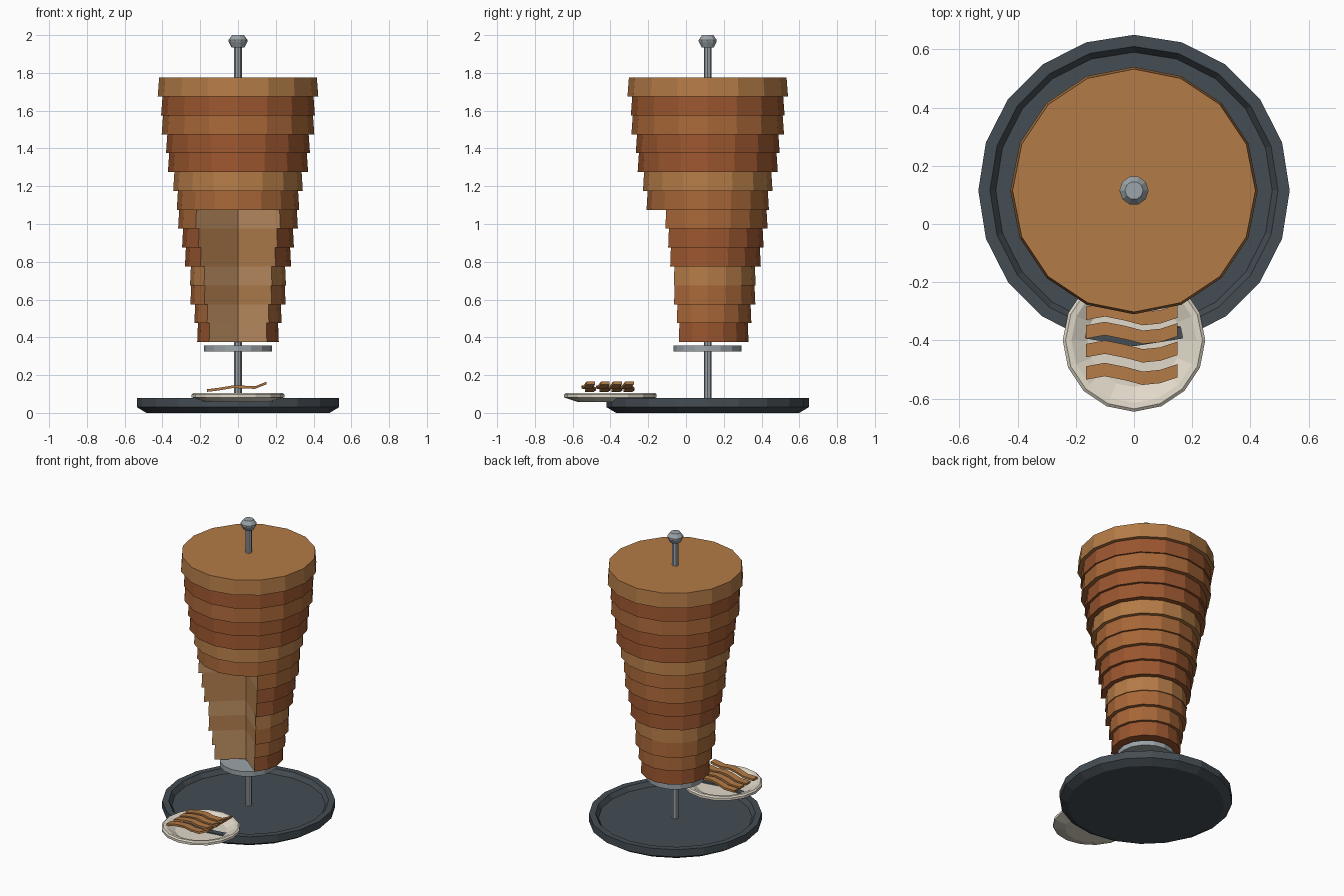
import bpy, bmesh, math

if "Cube" in bpy.data.objects:
    bpy.data.objects.remove(bpy.data.objects["Cube"])

CY = 0.115  # spit axis sits slightly behind the origin


def material(name, r, g, b):
    m = bpy.data.materials.new(name)
    m.diffuse_color = [(c / 255) ** 2.2 for c in (r, g, b)] + [1]
    m.use_nodes = True
    m.node_tree.nodes["Principled BSDF"].inputs["Base Color"].default_value = m.diffuse_color
    return m


dark = material("dark_iron", 70, 78, 84)
steel = material("steel", 155, 163, 168)
china = material("china", 224, 216, 200)
light_meat = material("light_meat", 178, 122, 72)
mid_meat = material("mid_meat", 165, 102, 58)
red_meat = material("red_meat", 152, 86, 50)
cut_pale = material("cut_pale", 192, 144, 100)
cut_warm = material("cut_warm", 180, 128, 80)


def finish(name, bm, *mats):
    bmesh.ops.recalc_face_normals(bm, faces=bm.faces)
    me = bpy.data.meshes.new(name)
    bm.to_mesh(me)
    bm.free()
    ob = bpy.data.objects.new(name, me)
    for m in mats:
        me.materials.append(m)
    bpy.context.collection.objects.link(ob)
    return ob


def loft(bm, rings):
    """Skin closed rings of points and cap both ends; returns the side faces of each band."""
    vs = [[bm.verts.new(p) for p in ring] for ring in rings]
    n = len(vs[0])
    bands = [[bm.faces.new((a[i], a[(i + 1) % n], b[(i + 1) % n], b[i])) for i in range(n)]
             for a, b in zip(vs, vs[1:])]
    bm.faces.new(vs[0][::-1])
    bm.faces.new(vs[-1])
    return bands


def circle(r, z, sides, y):
    return [(r * math.cos(2 * math.pi * i / sides), y + r * math.sin(2 * math.pi * i / sides), z)
            for i in range(sides)]


def lathe(name, profile, sides, mat, y=CY):
    bm = bmesh.new()
    loft(bm, [circle(r, z, sides, y) for r, z in profile])
    return finish(name, bm, mat)


# Tray, spit and its fittings
lathe("tray", [(0.485, 0), (0.535, 0.03), (0.535, 0.08), (0.495, 0.08), (0.475, 0.05)], 20, dark)
lathe("spit_rod", [(0.02, 0.045), (0.02, 1.945)], 8, steel)
lathe("support_disc", [(0.18, 0.325), (0.18, 0.358)], 16, steel)
lathe("spit_knob", [(0.034, 1.935), (0.05, 1.965), (0.05, 1.975), (0.031, 2.0)], 10, steel)

# Stacked meat layers from the bottom up; the lower seven have a carved wedge
radii = [0.216, 0.231, 0.252, 0.254, 0.281, 0.296, 0.317,
         0.324, 0.343, 0.371, 0.381, 0.404, 0.407, 0.425]
L, M, R = light_meat, mid_meat, red_meat
tones = [R, M, M, L, R, R, M, M, L, R, R, M, R, L]
pale = (0, 1, 3, 6)
for k, (rad, tone) in enumerate(zip(radii, tones)):
    z = 0.375 + 0.1 * k
    rings = []
    for r, h in ((rad, z), (rad * 0.982, z + 0.1)):
        if k < 7:
            ring = [(r * math.cos(math.radians(a)), CY + r * math.sin(math.radians(a)), h)
                    for a in [-45 + 22.5 * i for i in range(13)]]
            ring.append((0, CY - 0.03, h))
        else:
            ring = circle(r, h, 16, CY)
        rings.append(ring)
    bm = bmesh.new()
    side = loft(bm, rings)[0]
    if k < 7:
        for f in side[-2:]:
            f.material_index = 1
    finish(f"meat_layer_{k + 1}", bm, tone, cut_pale if k in pale else cut_warm)

# Plate resting on the tray rim
lathe("plate", [(0.17, 0.057), (0.245, 0.082), (0.245, 0.098), (0.235, 0.106),
                (0.215, 0.104), (0.16, 0.074)], 16, china, y=-0.4)

# Wavy carved strips: x, sideways wave, height
path = [(-0.165, -0.004, 0.118), (-0.1, 0.008, 0.126), (-0.03, -0.006, 0.138),
        (0.03, -0.022, 0.137), (0.09, -0.016, 0.134), (0.15, 0.004, 0.158)]
for k, y in enumerate((-0.303, -0.367, -0.431, -0.508)):
    bm = bmesh.new()
    rings = [[(x, y + dy + sy * 0.023, z + sz * 0.007)
              for sy, sz in ((-1, -1), (1, -1), (1, 1), (-1, 1))] for x, dy, z in path]
    loft(bm, rings)
    finish(f"carved_strip_{k + 1}", bm, light_meat)
